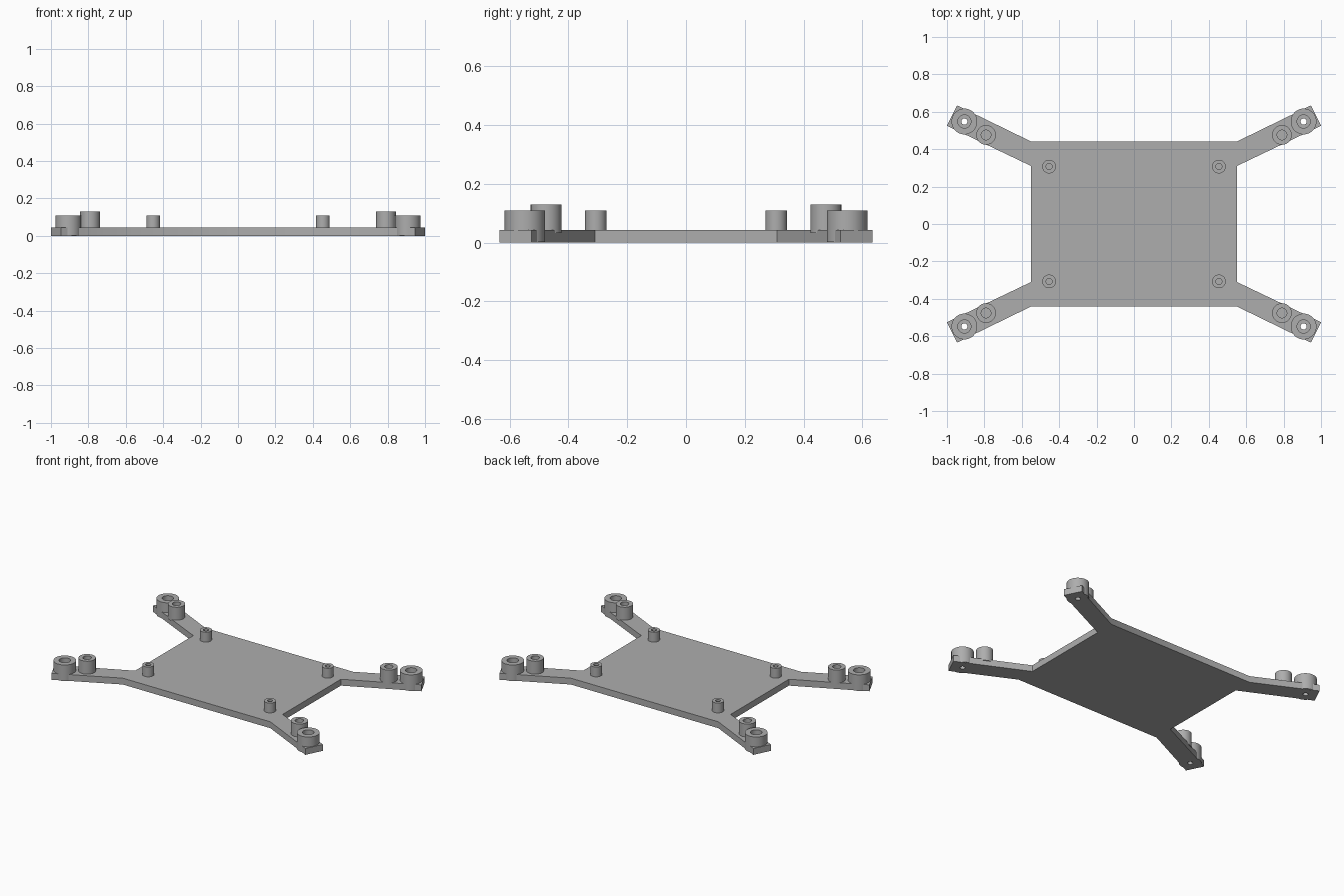
import bpy, bmesh
from math import tau, cos, sin, radians

cube = bpy.data.objects.get("Cube")
if cube:
    bpy.data.objects.remove(cube)

# One plain grey for the whole bracket
grey = bpy.data.materials.new("plain grey")
grey.use_nodes = True
colour = (0.42, 0.42, 0.42, 1)
grey.diffuse_color = colour
grey.node_tree.nodes["Principled BSDF"].inputs["Base Color"].default_value = colour

PLATE_TOP = 0.043
SEGMENTS = 48
QUADRANTS = {"front_left": (1, -1), "front_right": (-1, -1),
             "back_left": (1, 1), "back_right": (-1, 1)}


def make_object(name, bm):
    bmesh.ops.recalc_face_normals(bm, faces=bm.faces)
    mesh = bpy.data.meshes.new(name)
    bm.to_mesh(mesh)
    bm.free()
    mesh.materials.append(grey)
    obj = bpy.data.objects.new(name, mesh)
    bpy.context.collection.objects.link(obj)
    return obj


def smooth(obj):
    bpy.ops.object.select_all(action='DESELECT')
    obj.select_set(True)
    bpy.context.view_layer.objects.active = obj
    bpy.ops.object.shade_smooth_by_angle(angle=radians(35))


def lathe(name, x, y, profile, closed):
    """Spin (radius, z) points round a vertical axis at x, y."""
    bm = bmesh.new()
    rings = [[bm.verts.new((x + r * cos(tau * i / SEGMENTS),
                            y + r * sin(tau * i / SEGMENTS), z))
              for i in range(SEGMENTS)] for r, z in profile]
    pairs = list(zip(rings, rings[1:]))
    if closed:
        pairs.append((rings[-1], rings[0]))
    else:
        bm.faces.new(rings[0])
        bm.faces.new(rings[-1])
    for a, b in pairs:
        for i in range(SEGMENTS):
            j = (i + 1) % SEGMENTS
            bm.faces.new((a[i], a[j], b[j], b[i]))
    return make_object(name, bm)


def blind_post(name, x, y, radius, bore, top):
    """Standoff with a screw hole down to the plate."""
    smooth(lathe(name, x, y, [(radius, PLATE_TOP - 0.01), (radius, top),
                              (bore, top), (bore, PLATE_TOP + 0.001)], False))


# Base plate with four splayed arms, outlined one quadrant at a time
corner = [(0.55, 0.31), (1.0, 0.525), (0.946, 0.634), (0.55, 0.441)]
outline = []
for sx, sy in ((1, 1), (-1, 1), (-1, -1), (1, -1)):
    points = corner if sx == sy else corner[::-1]
    outline += [(sx * x, sy * y) for x, y in points]

bm = bmesh.new()
bottom = bm.faces.new([bm.verts.new((x, y, 0)) for x, y in outline])
grown = bmesh.ops.extrude_face_region(bm, geom=[bottom], use_keep_orig=True)
for v in grown["geom"]:
    if isinstance(v, bmesh.types.BMVert):
        v.co.z = PLATE_TOP
plate = make_object("base_plate", bm)

HUB_X, HUB_Y = 0.907, 0.548
SCREW = 0.0165

# Drill the screw holes through the arm tips
for place, (sx, sy) in QUADRANTS.items():
    drill = lathe("drill", sx * HUB_X, sy * HUB_Y,
                  [(SCREW, -0.1), (SCREW, 0.2)], False)
    drill.hide_render = True
    cut = plate.modifiers.new("screw_hole", 'BOOLEAN')
    cut.operation = 'DIFFERENCE'
    cut.solver = 'EXACT'
    cut.object = drill
    bpy.ops.object.select_all(action='DESELECT')
    bpy.context.view_layer.objects.active = plate
    plate.select_set(True)
    bpy.ops.object.modifier_apply(modifier=cut.name)
    bpy.data.objects.remove(drill)
smooth(plate)

# Counterbored hubs, tall arm posts and small inner standoffs
for place, (sx, sy) in QUADRANTS.items():
    smooth(lathe(place + "_hub", sx * HUB_X, sy * HUB_Y,
                 [(0.069, 0.001), (0.069, 0.109), (0.035, 0.109),
                  (0.035, PLATE_TOP + 0.001), (SCREW, PLATE_TOP + 0.001),
                  (SCREW, 0.001)], True))
    blind_post(place + "_arm_post", sx * 0.791, sy * 0.476, 0.0525, 0.026, 0.13)
    blind_post(place + "_inner_standoff", sx * 0.454, sy * 0.307, 0.0365, 0.016, 0.109)
